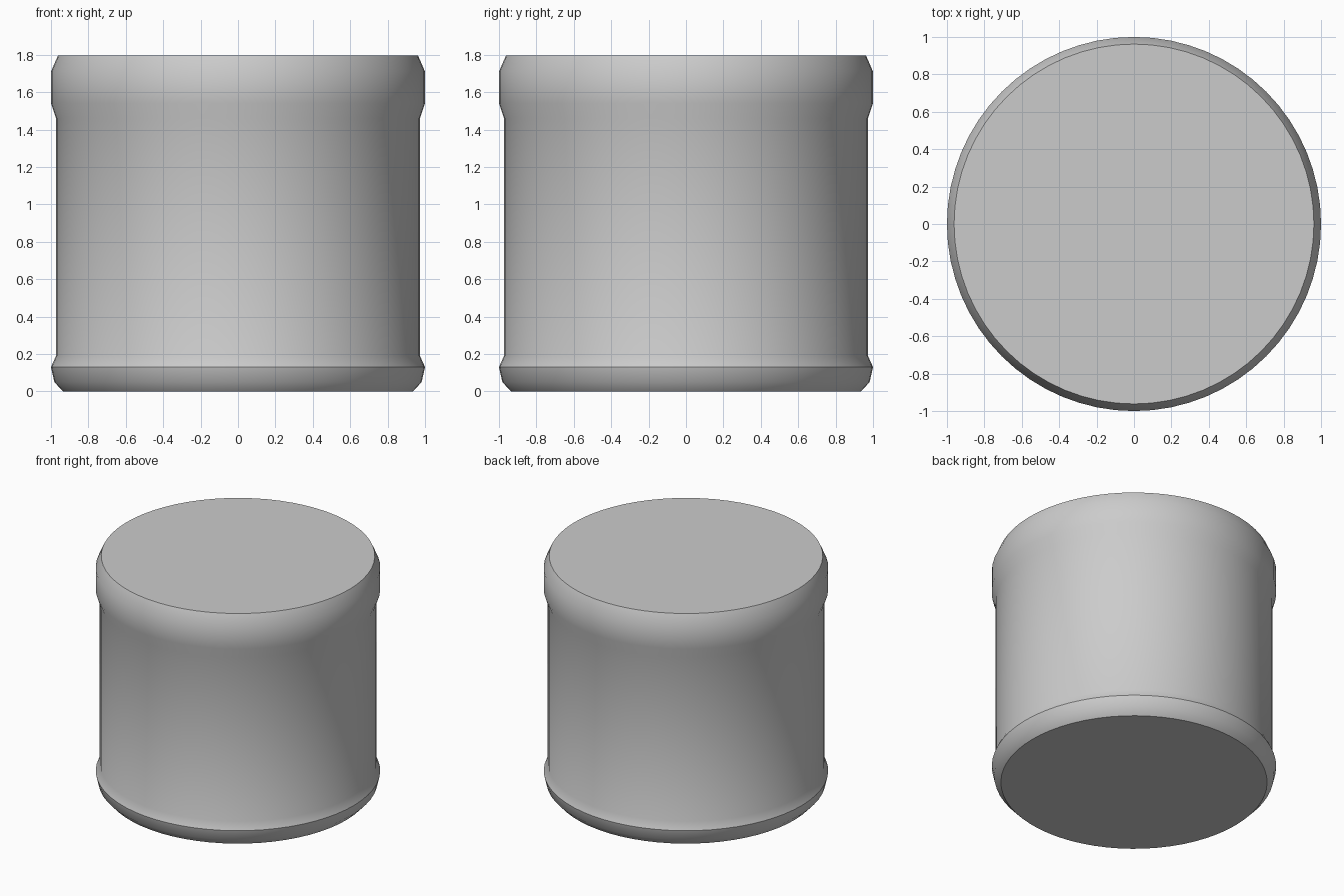
import bpy, bmesh, math

cube = bpy.data.objects.get("Cube")
if cube:
    bpy.data.objects.remove(cube, do_unlink=True)

SEGMENTS = 64

# Plain grey finish
grey = bpy.data.materials.new("plain_grey")
grey.use_nodes = True
colour = (0.6, 0.6, 0.6, 1)
grey.diffuse_color = colour
grey.node_tree.nodes["Principled BSDF"].inputs["Base Color"].default_value = colour

# Side profile from base to lid: (radius, height)
profile = [
    (0.936, 0.0), (0.982, 0.05), (1.0, 0.13), (0.973, 0.19),
    (0.973, 1.46), (1.0, 1.54), (1.0, 1.71), (0.962, 1.797),
]

# Turned canister with flat end caps
bm = bmesh.new()
rings = []
for radius, height in profile:
    ring = []
    for i in range(SEGMENTS):
        a = math.tau * i / SEGMENTS
        ring.append(bm.verts.new((radius * math.cos(a), radius * math.sin(a), height)))
    rings.append(ring)
for low, high in zip(rings, rings[1:]):
    for i in range(SEGMENTS):
        j = (i + 1) % SEGMENTS
        bm.faces.new((low[i], low[j], high[j], high[i]))
bm.faces.new(rings[-1])
bm.faces.new(reversed(rings[0]))

mesh = bpy.data.meshes.new("canister")
bm.to_mesh(mesh)
bm.free()
mesh.materials.append(grey)
canister = bpy.data.objects.new("canister", mesh)
bpy.context.collection.objects.link(canister)

# Smooth walls, crisp rims
bpy.ops.object.select_all(action="DESELECT")
canister.select_set(True)
bpy.context.view_layer.objects.active = canister
bpy.ops.object.shade_smooth_by_angle(angle=math.radians(30))
